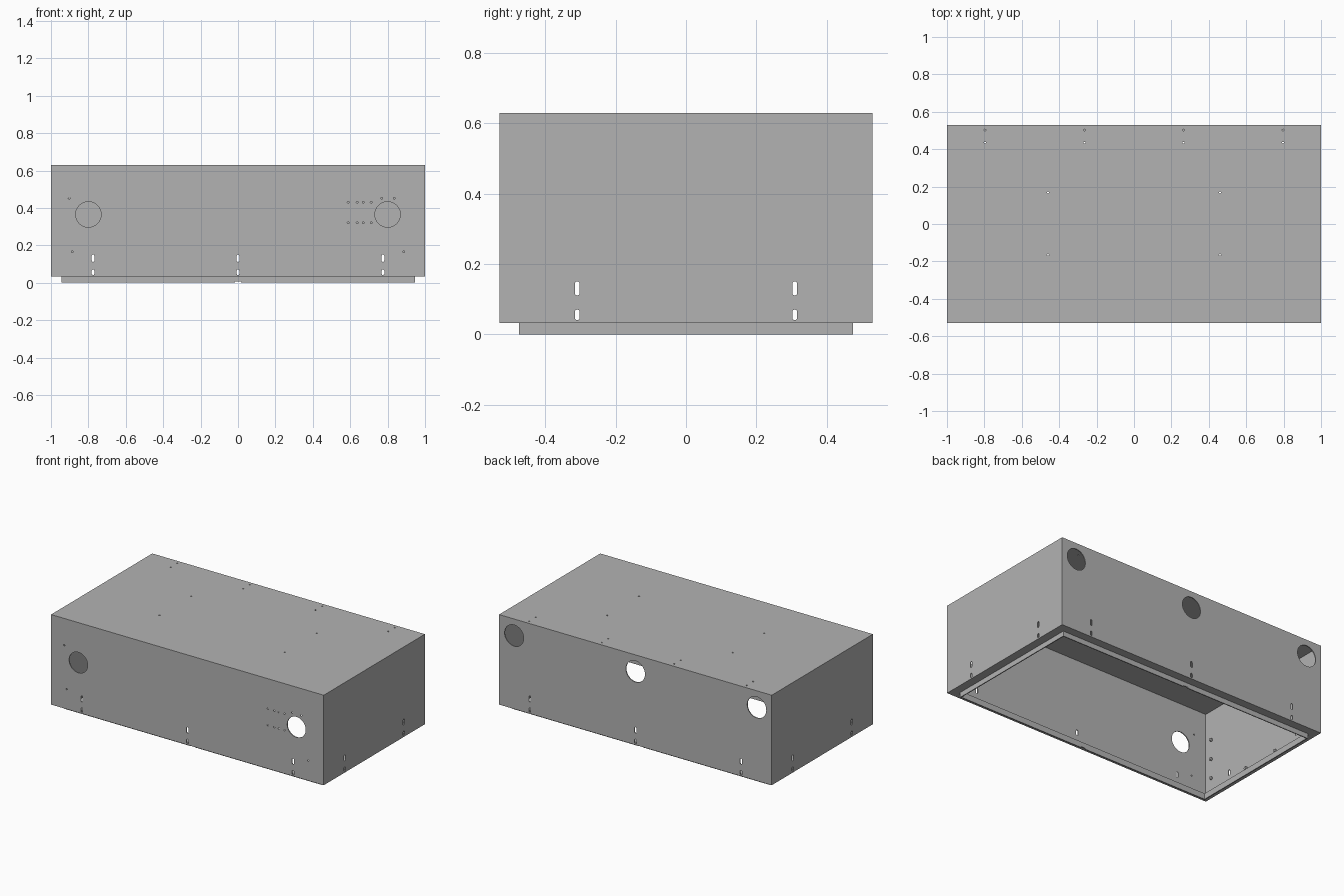
import bpy, bmesh
from math import pi, cos, sin

cube = bpy.data.objects.get("Cube")
if cube:
    bpy.data.objects.remove(cube, do_unlink=True)

HX, HY, TOP, BASE = 1.0, 0.53, 0.63, 0.033   # outer half sizes and heights
LX, LY = 0.945, 0.475                        # outer half sizes of the bottom lip
T = 0.006                                    # sheet thickness

grey = bpy.data.materials.new("sheet_grey")
grey.use_nodes = True
grey.diffuse_color = (0.45, 0.45, 0.45, 1)
grey.node_tree.nodes["Principled BSDF"].inputs["Base Color"].default_value = grey.diffuse_color


def add_object(name, bm):
    bmesh.ops.recalc_face_normals(bm, faces=bm.faces)
    mesh = bpy.data.meshes.new(name)
    bm.to_mesh(mesh)
    bm.free()
    mesh.materials.append(grey)
    obj = bpy.data.objects.new(name, mesh)
    bpy.context.collection.objects.link(obj)
    return obj


def place(axis, u, v, d):
    return {"x": (d, u, v), "y": (u, d, v), "z": (u, v, d)}[axis]


def prism(bm, axis, outline, start, end):
    """Extrude a closed 2D outline along an axis."""
    a = [bm.verts.new(place(axis, u, v, start)) for u, v in outline]
    b = [bm.verts.new(place(axis, u, v, end)) for u, v in outline]
    bm.faces.new(a)
    bm.faces.new(b[::-1])
    for i in range(len(a)):
        j = (i + 1) % len(a)
        bm.faces.new((a[i], b[i], b[j], a[j]))


def stadium(u, v, radius, half=0.0, steps=6):
    """Circle, or upright slot when half > 0."""
    pts = []
    for side, start in ((1, 0), (-1, pi)):
        for i in range(steps + 1 if half else steps):
            a = start + pi * i / steps
            pts.append((u + radius * cos(a), v + side * half + radius * sin(a)))
    return pts


# Hollow box: rectangular rings from the outer top, round the lip, to the inner ceiling
rings = [(HX, HY, TOP), (HX, HY, BASE), (LX, LY, BASE), (LX, LY, 0),
         (LX - T, LY - T, 0), (LX - T, LY - T, BASE + T),
         (HX - T, HY - T, BASE + T), (HX - T, HY - T, TOP - T)]
bm = bmesh.new()
loops = [[bm.verts.new((sx * x, sy * y, z)) for sx, sy in ((-1, -1), (1, -1), (1, 1), (-1, 1))]
         for x, y, z in rings]
for a, b in zip(loops, loops[1:]):
    for i in range(4):
        j = (i + 1) % 4
        bm.faces.new((a[i], a[j], b[j], b[i]))
bm.faces.new(loops[0])
bm.faces.new(loops[-1])
housing = add_object("housing", bm)

# Cutters for all openings
bm = bmesh.new()


def hole(axis, wall, u, v, radius, half=0.0, steps=6):
    prism(bm, axis, stadium(u, v, radius, half, steps), wall - 0.015, wall + 0.015)


def slot_pair(axis, wall, u):
    hole(axis, wall, u, 0.131, 0.007, 0.013)
    hole(axis, wall, u, 0.056, 0.007, 0.008)


for s in (-1, 1):
    for x in (-0.775, 0, 0.775):             # mounting slots, front and back
        slot_pair("y", s * HY, x)
    for y in (-0.309, 0.309):                # mounting slots, sides
        slot_pair("x", s * HX, y)
    hole("y", -HY, s * 0.8, 0.365, 0.068, steps=24)
    hole("y", -HY, s * 0.886, 0.166, 0.005)
    for x in (0.265, 0.797):                 # top screw holes
        for y in (0.435, 0.502):
            hole("z", TOP, s * x, y, 0.005)
    for y in (-0.165, 0.168):
        hole("z", TOP, s * 0.46, y, 0.005)
    # drain notch in the lip
    notch = [(-0.017, -0.01), (0.017, -0.01), (0.017, 0.006), (-0.017, 0.006)]
    prism(bm, "y", notch, s * LY - 0.015, s * LY + 0.015)
for x in (-0.89, 0, 0.89):                   # back cable openings
    hole("y", HY, x, 0.52, 0.07, steps=24)
for x in (-0.903, 0.768, 0.835):             # front screw holes
    hole("y", -HY, x, 0.452, 0.005)
for x in (0.589, 0.637, 0.67, 0.712):
    for z in (0.321, 0.43):
        hole("y", -HY, x, z, 0.005)
cutter = add_object("opening_cutter", bm)
cutter.hide_render = True

# Cut the openings and bake the result
mod = housing.modifiers.new("openings", "BOOLEAN")
mod.operation = "DIFFERENCE"
mod.solver = "EXACT"
mod.object = cutter
bpy.context.view_layer.update()
graph = bpy.context.evaluated_depsgraph_get()
cut_mesh = bpy.data.meshes.new_from_object(housing.evaluated_get(graph))
housing.modifiers.clear()
housing.data = cut_mesh
bpy.data.objects.remove(cutter, do_unlink=True)

# Small studs on the inside of the side walls
bm = bmesh.new()
for s in (-1, 1):
    for y, z in ((-0.47, 0.163), (-0.47, 0.294), (-0.47, 0.425), (-0.15, 0.09), (0.12, 0.09)):
        prism(bm, "x", stadium(y, z, 0.01), s * (HX - T), s * (HX - T - 0.012))
add_object("inner_studs", bm)
